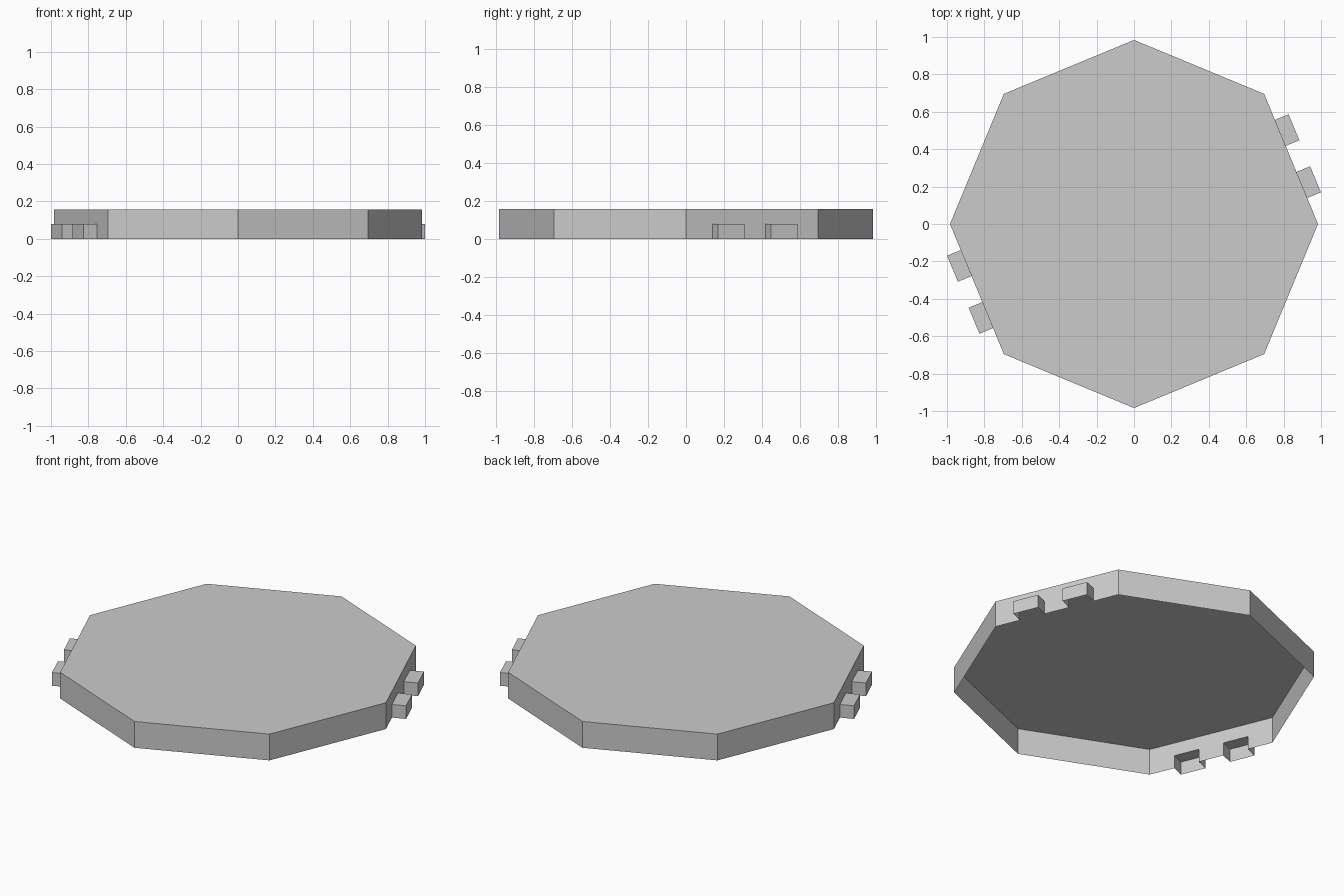
import bpy
import bmesh
from math import cos, sin, pi
from mathutils import Vector

if "Cube" in bpy.data.objects:
    bpy.data.objects.remove(bpy.data.objects["Cube"])

RADIUS = 0.984
HEIGHT = 0.158
TAB = 0.079          # height and depth of a tab
UP = Vector((0, 0, 1))

grey = bpy.data.materials.new("plain_grey")
grey.use_nodes = True
colour = (0.6, 0.6, 0.6, 1)
grey.diffuse_color = colour
grey.node_tree.nodes["Principled BSDF"].inputs["Base Color"].default_value = colour


def make_object(name, faces):
    """Join a list of polygons into one flat-shaded sheet object."""
    bm = bmesh.new()
    for points in faces:
        bm.faces.new([bm.verts.new(p) for p in points])
    bmesh.ops.remove_doubles(bm, verts=bm.verts, dist=0.0001)
    mesh = bpy.data.meshes.new(name)
    bm.to_mesh(mesh)
    bm.free()
    mesh.materials.append(grey)
    obj = bpy.data.objects.new(name, mesh)
    bpy.context.collection.objects.link(obj)


def wall(a, b, low, high):
    """Upright panel from a to b, facing right of the direction of travel."""
    return [a + UP * low, b + UP * low, b + UP * high, a + UP * high]


corners = [Vector((RADIUS * cos(i * pi / 4), RADIUS * sin(i * pi / 4), 0))
           for i in range(8)]

# Octagonal lid: top sheet and thin rim, open underneath
lid = [[c + UP * HEIGHT for c in corners]]
for i, a in enumerate(corners):
    b = corners[(i + 1) % 8]
    if i % 4:
        lid.append(wall(a, b, 0, HEIGHT))
        continue

    # Two opposite sides have a pair of openings leading into hollow tabs
    side = "left" if i == 0 else "right"
    out = (a + b).normalized() * TAB
    stops = [a.lerp(b, k / 5) for k in range(6)]
    for k, (p, q) in enumerate(zip(stops, stops[1:])):
        lid.append(wall(p, q, TAB, HEIGHT))
        if k % 2 == 0:
            lid.append(wall(p, q, 0, TAB))
            continue
        tab = [wall(p, p + out, 0, TAB),
               wall(p + out, q + out, 0, TAB),
               wall(q + out, q, 0, TAB),
               [v + UP * TAB for v in (p, p + out, q + out, q)]]
        make_object(f"{side}_tab_{(k + 1) // 2}", tab)

make_object("octagonal_lid", lid)
